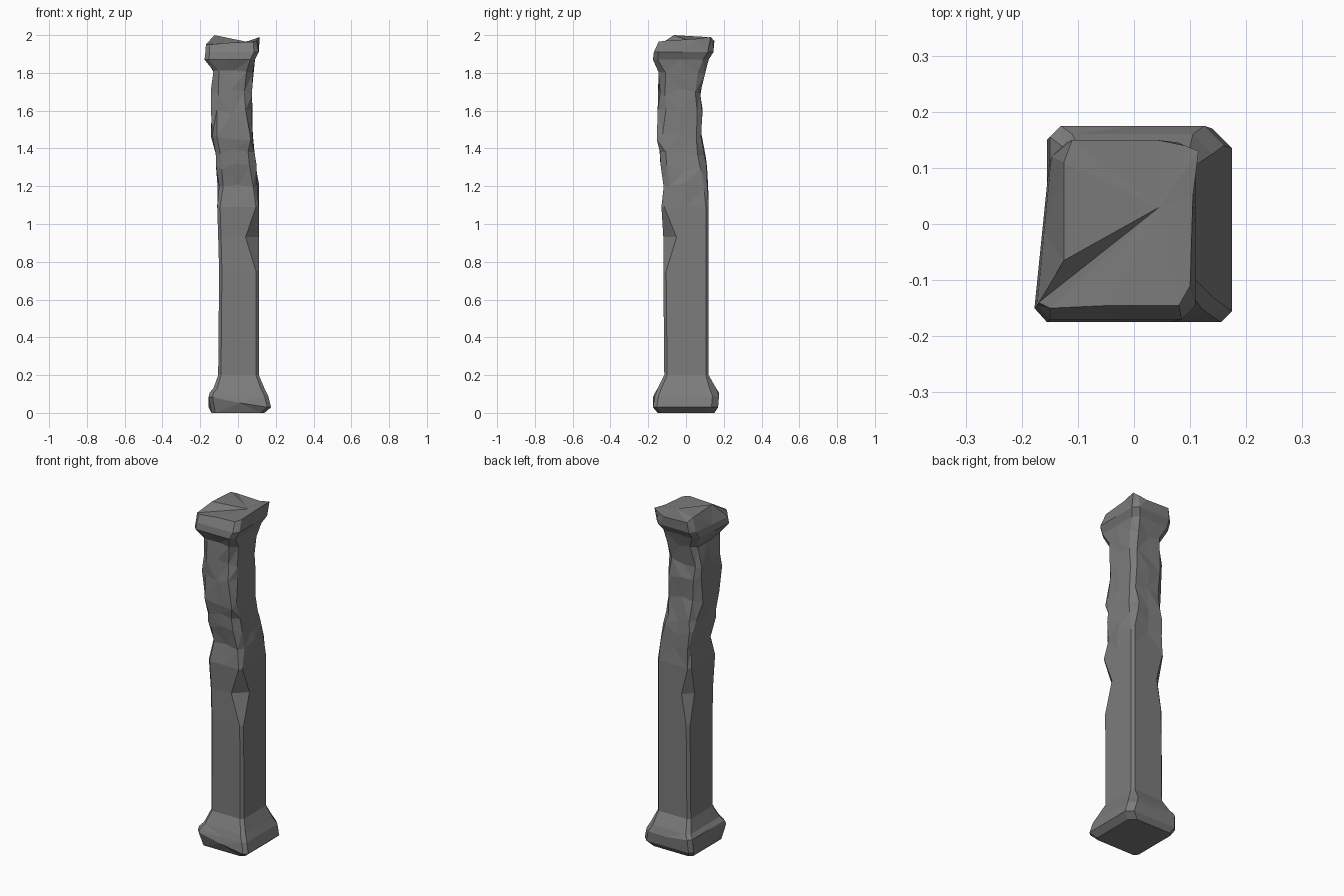
import bpy
import bmesh
import random
from mathutils import Vector

random.seed(4)

cube = bpy.data.objects.get("Cube")
if cube:
    bpy.data.objects.remove(cube, do_unlink=True)

stone = bpy.data.materials.new("grey stone")
stone.use_nodes = True
stone.diffuse_color = (0.2, 0.2, 0.2, 1)
stone.node_tree.nodes["Principled BSDF"].inputs["Base Color"].default_value = stone.diffuse_color

# Outline of each course: height, left, right, front, back
FOOT = [
    (0.00, -0.14, 0.14, -0.15, 0.15),
    (0.03, -0.155, 0.175, -0.175, 0.17),
    (0.09, -0.15, 0.16, -0.165, 0.175),
    (0.13, -0.13, 0.14, -0.15, 0.16),
]
SHAFT = [
    (0.20, -0.105, 0.11, -0.115, 0.12),
    (0.75, -0.10, 0.11, -0.12, 0.12),
    (0.93, -0.105, 0.11, -0.12, 0.12),
    (1.09, -0.11, 0.11, -0.13, 0.12),
    (1.20, -0.11, 0.11, -0.12, 0.12),
    (1.30, -0.12, 0.10, -0.14, 0.115),
    (1.37, -0.125, 0.09, -0.145, 0.105),
    (1.46, -0.145, 0.085, -0.155, 0.085),
    (1.60, -0.145, 0.08, -0.155, 0.09),
    (1.69, -0.145, 0.075, -0.15, 0.08),
    (1.80, -0.13, 0.085, -0.155, 0.10),
]
CAP = [
    (1.87, -0.18, 0.09, -0.175, 0.12),
    (1.91, -0.175, 0.11, -0.17, 0.145),
]
# Broken upper rim, in the same point order as the courses
RIM = [
    (-0.15, -0.15, 1.95), (-0.04, -0.145, 1.96), (0.08, -0.145, 1.965),
    (0.10, -0.11, 1.97), (0.105, 0.05, 1.98), (0.115, 0.13, 1.99),
    (0.09, 0.14, 1.98), (0.04, 0.15, 1.965), (-0.11, 0.15, 1.97),
    (-0.125, 0.11, 1.99), (-0.125, -0.065, 2.0), (-0.17, -0.14, 1.95),
]
HOLLOW = (0.045, 0.03, 1.965)


def course(z, left, right, front, back, cuts, wear=0, slant=0):
    """Square ring with cut corners and worn side middles."""
    a, b, c, d = cuts
    mx, my = (left + right) / 2, (front + back) / 2
    ring = [
        (left + a, front), (mx, front), (right - b, front),
        (right, front + b), (right, my), (right, back - c),
        (right - c, back), (mx, back), (left + d, back),
        (left, back - d), (left, my), (left, front + a),
    ]
    points = []
    for i, (x, y) in enumerate(ring):
        if i > 7 and x < 0:
            x += slant * (y - front) / (back - front)
        shrink = 1 - random.uniform(0, wear)
        middle = i % 3 == 1
        lift = random.uniform(-wear, wear) * (0.3 if middle else 0.15)
        points.append(Vector((x * shrink, y * shrink, z + lift)))
    return points


rings = []

# Foot, with its front lower edge broken away toward one side
for level, row in enumerate(FOOT):
    ring = course(*row, [0.02, 0.02, 0.035, 0.02])
    if level == 1:
        for p in ring:
            if p.y < row[3] + 0.04:
                p.z += max(0, 0.025 - p.x * 0.2)
    if level == 2:
        for p in ring:
            p.z += max(0, -p.x) * 0.12
    rings.append(ring)

# Shaft, clean below and weathered above, with two chipped corners
for row in SHAFT:
    z = row[0]
    cuts = [0.015] * 4
    if z > 1.1:
        cuts = [random.uniform(0.015, 0.04) for _ in cuts]
    if abs(z - 0.93) < 0.1:
        cuts[1], cuts[3] = 0.07, 0.05
    rings.append(course(*row, cuts, wear=0.1 if z > 1.1 else 0))

# Flared cap
for row in CAP:
    rings.append(course(*row, [0.025, 0.025, 0.03, 0.025], slant=0.03))
rings.append([Vector(p) for p in RIM])

# Skin the courses with flat facets
bm = bmesh.new()
loops = [[bm.verts.new(p) for p in ring] for ring in rings]
for low, high in zip(loops, loops[1:]):
    for i in range(len(low)):
        j = (i + 1) % len(low)
        bm.faces.new((low[i], low[j], high[j], high[i]))
bm.faces.new(reversed(loops[0]))
centre = bm.verts.new(HOLLOW)
top = loops[-1]
for i, v in enumerate(top):
    bm.faces.new((v, top[(i + 1) % len(top)], centre))

bmesh.ops.triangulate(bm, faces=bm.faces[:], quad_method="SHORT_EDGE")
bmesh.ops.recalc_face_normals(bm, faces=bm.faces[:])

mesh = bpy.data.meshes.new("stone_pillar")
bm.to_mesh(mesh)
bm.free()
mesh.materials.append(stone)
pillar = bpy.data.objects.new("stone_pillar", mesh)
bpy.context.collection.objects.link(pillar)
